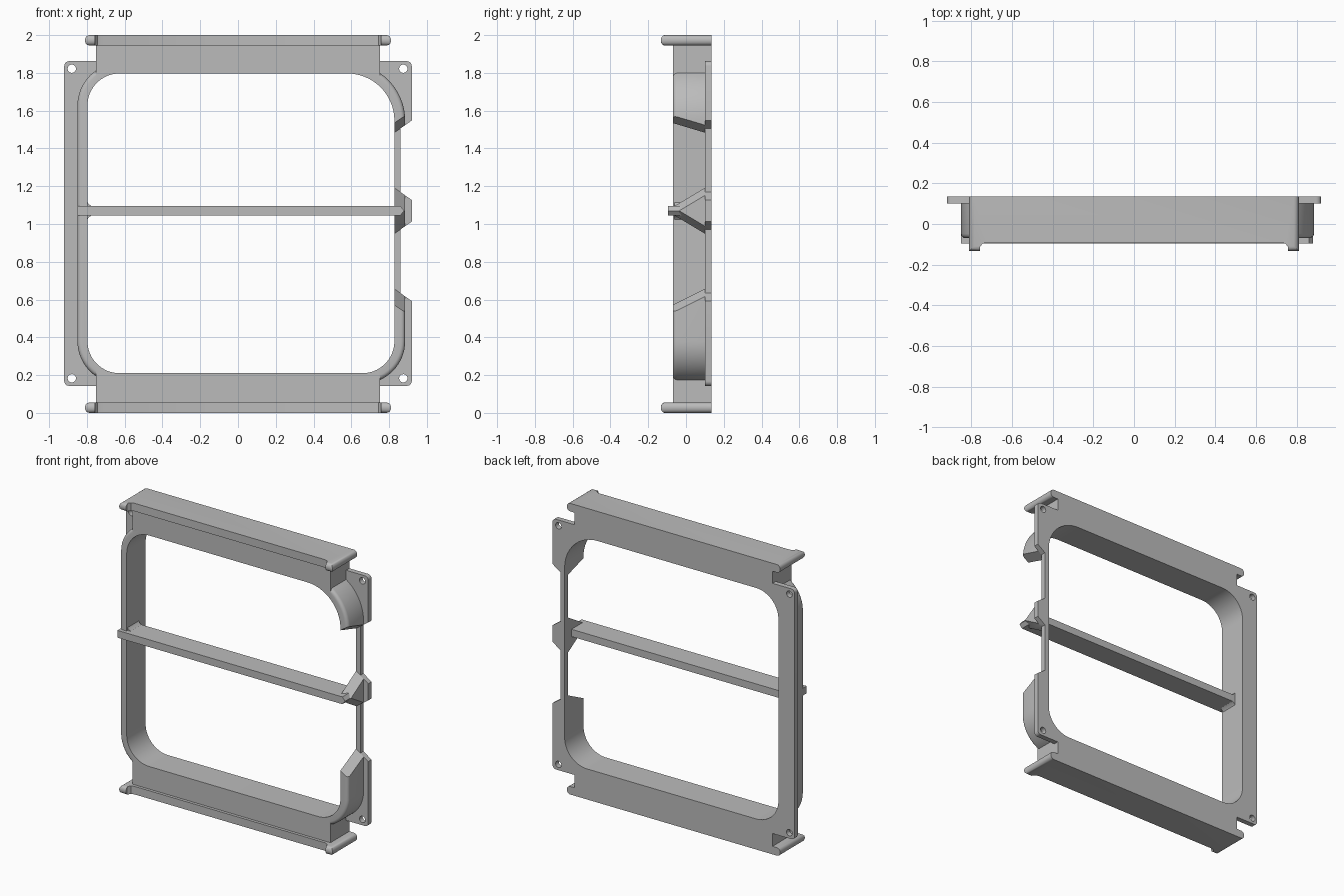
import bpy, bmesh, math
from mathutils import Vector

if "Cube" in bpy.data.objects:
    bpy.data.objects.remove(bpy.data.objects["Cube"])

grey = bpy.data.materials.new("plain grey")
grey.diffuse_color = (0.5, 0.5, 0.5, 1)
grey.use_nodes = True
grey.node_tree.nodes["Principled BSDF"].inputs["Base Color"].default_value = (0.5, 0.5, 0.5, 1)

FRONT, BACK, PLATE = -0.07, 0.135, 0.10


def finish(name, bm):
    bmesh.ops.recalc_face_normals(bm, faces=bm.faces)
    mesh = bpy.data.meshes.new(name)
    bm.to_mesh(mesh)
    bm.free()
    obj = bpy.data.objects.new(name, mesh)
    bpy.context.collection.objects.link(obj)
    mesh.materials.append(grey)
    return obj


def prism(name, points, lo, hi, axis="y", bevel=0, rule=None):
    """Extrude an outline along y (points are x, z) or z (points are x, y)."""
    bm = bmesh.new()
    place = (lambda a, b: (a, lo, b)) if axis == "y" else (lambda a, b: (a, b, lo))
    face = bm.faces.new([bm.verts.new(place(*p)) for p in points])
    made = bmesh.ops.extrude_face_region(bm, geom=[face])["geom"]
    step = (0, hi - lo, 0) if axis == "y" else (0, 0, hi - lo)
    bmesh.ops.translate(bm, vec=step, verts=[v for v in made if isinstance(v, bmesh.types.BMVert)])
    if bevel:
        edges = [e for e in bm.edges if rule(*(v.co for v in e.verts))]
        bmesh.ops.bevel(bm, geom=edges, offset=bevel, segments=4, profile=0.5, affect="EDGES")
    return finish(name, bm)


def rounded(x0, x1, z0, z1, radii, n=16):
    """Rounded rectangle; radii run top right, top left, bottom left, bottom right."""
    corners = [(x1, z1, -1, -1), (x0, z1, 1, -1), (x0, z0, 1, 1), (x1, z0, -1, 1)]
    pts = []
    for k, ((x, z, sx, sz), r) in enumerate(zip(corners, radii)):
        for i in range(n + 1):
            a = (k + i / n) * math.pi / 2
            pts.append((x + sx * r + r * math.cos(a), z + sz * r + r * math.sin(a)))
    return pts


def box(x0, x1, z0, z1):
    return [(x0, z0), (x1, z0), (x1, z1), (x0, z1)]


def combine(target, other, operation):
    mod = target.modifiers.new(operation.lower(), "BOOLEAN")
    mod.object, mod.operation, mod.solver = other, operation, "EXACT"
    bpy.context.view_layer.update()
    graph = bpy.context.evaluated_depsgraph_get()
    mesh = bpy.data.meshes.new_from_object(target.evaluated_get(graph))
    target.modifiers.clear()
    target.data = mesh
    bpy.data.objects.remove(other)


def notch(x0, y0, y1, low, high, flat):
    """Wedge cutter whose lower and upper faces lean with depth and width."""
    bm = bmesh.new()
    bmesh.ops.create_cube(bm, size=1)
    for v in bm.verts:
        x = x0 if v.co.x < 0 else 0.98
        y = y0 if v.co.y < 0 else y1
        base, lean, sign = (high[0], high[1], 1) if v.co.z > 0 else (low[0], low[1], -1)
        depth = 0 if flat else PLATE - y
        v.co = Vector((x, y, base + sign * (depth * lean + (x - 0.83) * 0.7)))
    return finish("notch_cutter", bm)


# Outer wall, with its front rim rounded
frame = prism("frame", rounded(-0.85, 0.885, 0.155, 1.852, (0.305, 0.225, 0.225, 0.225)),
              FRONT, BACK, bevel=0.022,
              rule=lambda a, b: a.y < 0 and b.y < 0)

# Rear mounting plate
plate = prism("plate", rounded(-0.92, 0.92, 0.143, 1.862, [0.025] * 4, 4), PLATE, BACK)
combine(frame, plate, "UNION")

# Top and bottom beams
for z0, z1 in ((0.02, 0.25), (1.75, 1.98)):
    beam = prism("beam", box(-0.752, 0.752, z0, z1), FRONT, BACK)
    combine(frame, beam, "UNION")

# Clear opening
opening = prism("opening_cutter", rounded(-0.797, 0.828, 0.21, 1.797, (0.25, 0.17, 0.17, 0.17)), -0.3, 0.3)
combine(frame, opening, "DIFFERENCE")

# Screw holes
for x in (-0.88, 0.875):
    for z in (0.183, 1.822):
        ring = [(x + 0.022 * math.cos(i * math.pi / 10), z + 0.022 * math.sin(i * math.pi / 10)) for i in range(20)]
        combine(frame, prism("hole_cutter", ring, 0.0, 0.3), "DIFFERENCE")

# Notches in the left wall and the plate behind it
for low, high in (((1.19, 0.6), (1.485, 0.3)), ((0.655, 0.5), (0.95, 0.6))):
    combine(frame, notch(0.78, -0.12, PLATE, low, high, False), "DIFFERENCE")
    combine(frame, notch(0.86, 0.05, 0.2, low, high, True), "DIFFERENCE")

# End lips with forward-hooked rounded tips
half = [(0.81, BACK), (0.81, -0.133), (0.758, -0.133), (0.756, -0.112), (0.745, -0.097), (0.725, -0.09)]
outline = half + [(-x, y) for x, y in reversed(half)]


def lip_rule(a, b):
    level = abs(a.z - b.z) < 0.001
    return level and min(abs(a.x), abs(b.x)) > 0.757 and a.x * b.x > 0


lips = [prism(name, outline, z, z + 0.055, "z", 0.024, lip_rule)
        for name, z in (("bottom_lip", 0.0), ("top_lip", 1.945))]

# Cross bar with a pointed left end and flared root
bar = prism("cross_bar", [(-0.85, 1.045), (0.86, 1.045), (0.88, 1.07), (0.86, 1.095), (-0.85, 1.095)], -0.095, 0.06)
root = prism("cross_bar_root", [(-0.81, 1.025), (-0.797, 1.025), (-0.79, 1.035), (-0.775, 1.045),
                                (-0.775, 1.095), (-0.79, 1.105), (-0.797, 1.115), (-0.81, 1.115)], -0.06, 0.06)

# Smooth the curved surfaces, keep the edges crisp
bpy.ops.object.select_all(action="DESELECT")
for obj in [frame, bar, root] + lips:
    obj.select_set(True)
bpy.context.view_layer.objects.active = frame
bpy.ops.object.shade_smooth_by_angle(angle=math.radians(30))
